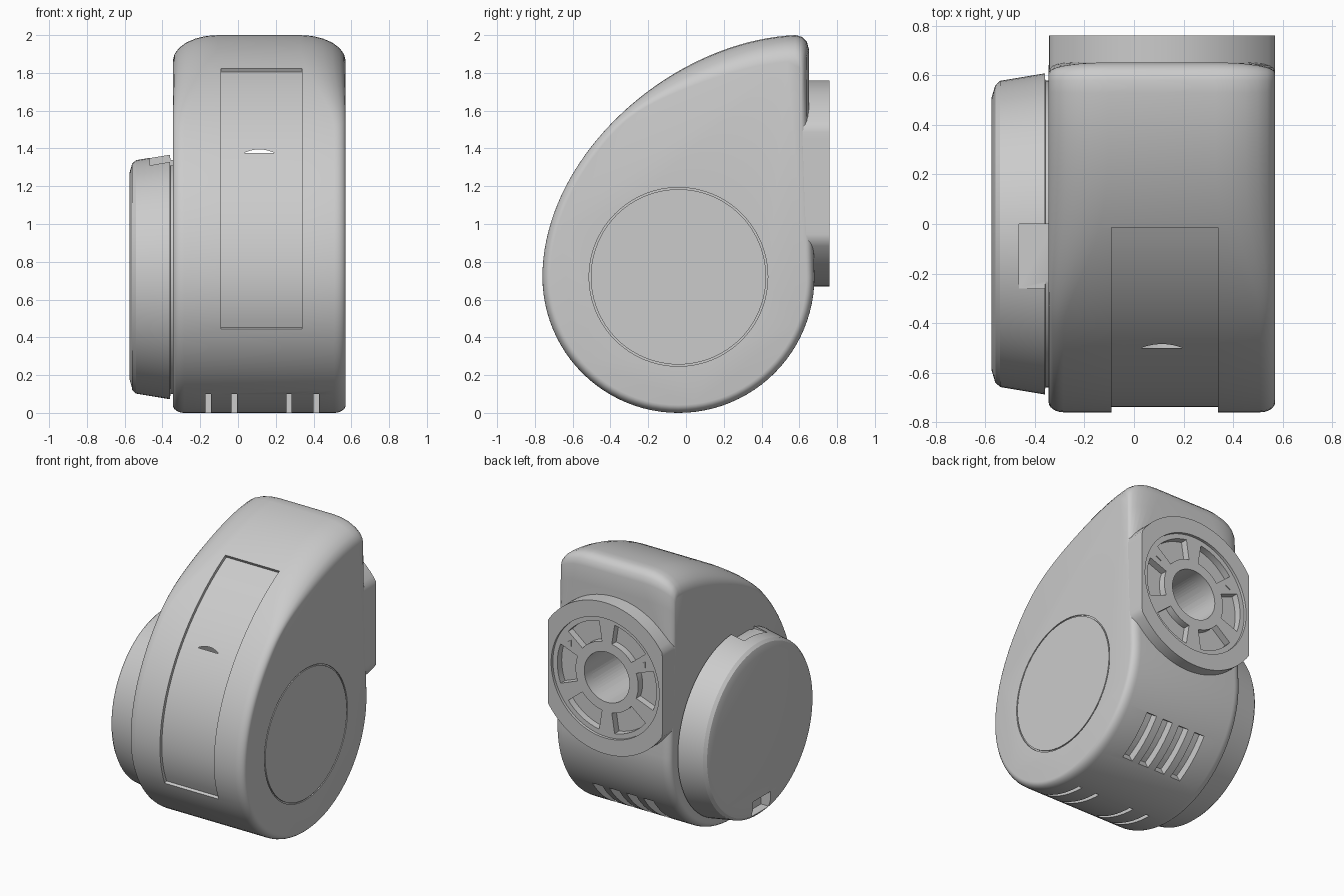
import bpy, bmesh, math
from mathutils import Vector, Matrix, geometry

if "Cube" in bpy.data.objects:
    bpy.data.objects.remove(bpy.data.objects["Cube"], do_unlink=True)

grey = bpy.data.materials.new("plain_grey")
grey.use_nodes = True
grey.diffuse_color = (0.6, 0.6, 0.6, 1)
grey.node_tree.nodes["Principled BSDF"].inputs["Base Color"].default_value = (0.6, 0.6, 0.6, 1)

LEFT, RIGHT = 0.57, -0.345          # side planes of the housing
MID = (LEFT + RIGHT) / 2
HUB_Y, HUB_Z, HUB_R = -0.04, 0.72, 0.72
DIAL_Z = 1.215


def loft(name, rings):
    """Closed solid through rings of equal point count."""
    bm = bmesh.new()
    loops = [[bm.verts.new(p) for p in ring] for ring in rings]
    n = len(loops[0])
    for a, b in zip(loops, loops[1:]):
        for i in range(n):
            j = (i + 1) % n
            bm.faces.new((a[i], a[j], b[j], b[i]))
    bm.faces.new(loops[0][::-1])
    bm.faces.new(loops[-1])
    bmesh.ops.recalc_face_normals(bm, faces=bm.faces)
    mesh = bpy.data.meshes.new(name)
    bm.to_mesh(mesh)
    bm.free()
    mesh.materials.append(grey)
    ob = bpy.data.objects.new(name, mesh)
    bpy.context.collection.objects.link(ob)
    return ob


def circle(r, n=96):
    return [(r * math.cos(2 * math.pi * i / n), r * math.sin(2 * math.pi * i / n)) for i in range(n)]


def turned_x(name, steps):
    """Solid turned about the hub axis from (x, radius) steps."""
    return loft(name, [[(x, HUB_Y + a, HUB_Z + b) for a, b in circle(r)] for x, r in steps])


def along_y(name, outline, y0, y1):
    return loft(name, [[(MID + a, y, DIAL_Z + b) for a, b in outline] for y in (y0, y1)])


def box(name, lo, hi):
    ring = [(lo[0], lo[1]), (hi[0], lo[1]), (hi[0], hi[1]), (lo[0], hi[1])]
    return loft(name, [[(x, y, z) for x, y in ring] for z in (lo[2], hi[2])])


def cut(target, cutters):
    for c in cutters:
        c.hide_render = True
        m = target.modifiers.new("cut", "BOOLEAN")
        m.operation, m.solver, m.object = "DIFFERENCE", "EXACT", c


def finish(ob, angle=35):
    """Apply the cuts, then smooth by angle."""
    bpy.context.view_layer.update()
    for o in bpy.context.selected_objects:
        o.select_set(False)
    bpy.context.view_layer.objects.active = ob
    ob.select_set(True)
    for m in list(ob.modifiers):
        bpy.ops.object.modifier_apply(modifier=m.name)
    bpy.ops.object.shade_smooth_by_angle(angle=math.radians(angle))


# teardrop side outline: front sweep, top corner, back, round underside
sweep = [Vector(p[:2]) for p in geometry.interpolate_bezier(
    Vector((-0.76, 0.72, 0)), Vector((-0.76, 1.36, 0)),
    Vector((-0.08, 1.97, 0)), Vector((0.58, 2.0, 0)), 40)]
back = [Vector(p) for p in [(0.615, 1.99), (0.64, 1.965), (0.652, 1.92), (0.652, 1.8),
                            (0.652, 1.5), (0.665, 1.1), (0.675, 0.9)]]
under = [Vector((HUB_Y + HUB_R * math.cos(t), HUB_Z - HUB_R * math.sin(t)))
         for t in [math.pi * i / 48 for i in range(48)]]
outline = sweep + back + under


def inset(points, d):
    out = []
    for i, p in enumerate(points):
        t = (points[(i + 1) % len(points)] - points[i - 1]).normalized()
        out.append(p + Vector((t.y, -t.x)) * d)
    return out


def rounded_ring(side, sign, theta):
    ring = []
    for p in inset(outline, 0.042 * (1 - math.sin(theta))):
        w = min(max((p.y - 1.5) / 0.45, 0), 1)
        w = w * w * (3 - 2 * w)
        x = side + sign * (0.06 + 0.18 * w) * (1 - math.cos(theta))
        ring.append((x, p.x, p.y - 0.095 * w * (1 - math.sin(theta))))
    return ring


angles = [math.pi / 2 * i / 6 for i in range(7)]
housing = loft("housing", [rounded_ring(RIGHT, 1, t) for t in angles]
               + [rounded_ring(LEFT, -1, t) for t in reversed(angles)])

# recessed front panel
path = [p for p in under if p.x < 0 and p.y > 0.37] + [p for p in sweep if p.x < 0.05]
inner, outer = inset(path[:], 0.022), inset(path[:], -0.08)
panel_ring = inner[1:-1] + outer[1:-1][::-1]
panel_cut = loft("panel_cutter", [[(x, p.x, p.y) for p in panel_ring] for x in (-0.09, 0.34)])
cuts = [panel_cut]

# thin circular groove on the left side
groove = turned_x("groove_cutter", [(LEFT - 0.008, 0.473), (LEFT + 0.05, 0.473)])
groove_core = turned_x("groove_core", [(LEFT - 0.03, 0.464), (LEFT + 0.08, 0.464)])
cut(groove, [groove_core])
finish(groove)
cuts.append(groove)

# underside slots
for x in (-0.158, -0.02, 0.27, 0.415):
    cuts.append(box("slot_cutter", (x - 0.014, -0.5, -0.1), (x + 0.014, -0.05, 0.1)))

# lower back vents, following the round underside
for k in range(4):
    x = MID + (k - 1.5) * 0.135
    arc = [math.radians(-34 - 27 * i / 8) for i in range(9)]
    prof = [(r * math.cos(a), r * math.sin(a)) for r, seq in
            ((0.66, arc), (0.8, arc[::-1])) for a in seq]
    cuts.append(loft("vent_cutter", [[(px, HUB_Y + a, HUB_Z + b) for a, b in prof]
                                     for px in (x - 0.04, x + 0.04)]))

# centre bore shared by the housing and the back flange
bore = along_y("bore_cutter", circle(0.18, 64), -0.5, 0.9)
cuts.append(bore)
cut(housing, cuts)
finish(housing)

# back flange: disc with flat sides, sunken face and six pockets
half = (LEFT - RIGHT) / 2 - 0.001
disc = [(max(-half, min(half, a)), b) for a, b in circle(0.545)]
flange = along_y("back_flange", disc, 0.6, 0.76)
flange_cuts = [bore, along_y("face_cutter", circle(0.43), 0.74, 0.9)]
for k in range(6):
    arc = [math.radians(60 * k - 21 + 42 * i / 8) for i in range(9)]
    prof = [(r * math.cos(a), r * math.sin(a)) for r, seq in
            ((0.25, arc), (0.395, arc[::-1])) for a in seq]
    flange_cuts.append(along_y("pocket_cutter", prof, 0.69, 0.8))
cut(flange, flange_cuts)
finish(flange)

# small pointer marks on two spokes
for name, a in (("left_pointer", 30), ("right_pointer", 150)):
    c = Vector((math.cos(math.radians(a)), math.sin(math.radians(a)))) * 0.34
    finish(along_y(name, [(c.x + u, c.y + v) for u, v in circle(0.025, 3)], 0.738, 0.746))

# side drum with a short neck, tapered rim and two notches
drum = turned_x("side_drum", [(RIGHT + 0.02, 0.62), (-0.358, 0.62), (-0.36, 0.648),
                              (-0.54, 0.618), (-0.56, 0.6), (-0.575, 0.55)])
cut(drum, [box("top_notch_cutter", (-0.465, -0.26, 1.31), (-0.3, 0.0, 1.5)),
           box("face_notch_cutter", (-0.7, -0.14, 0.13), (-0.5, 0.06, 0.24))])
finish(drum, 25)

# remove the spent cutters
for o in list(bpy.data.objects):
    if o.name.split(".")[0].endswith(("_cutter", "_core")):
        bpy.data.objects.remove(o, do_unlink=True)
